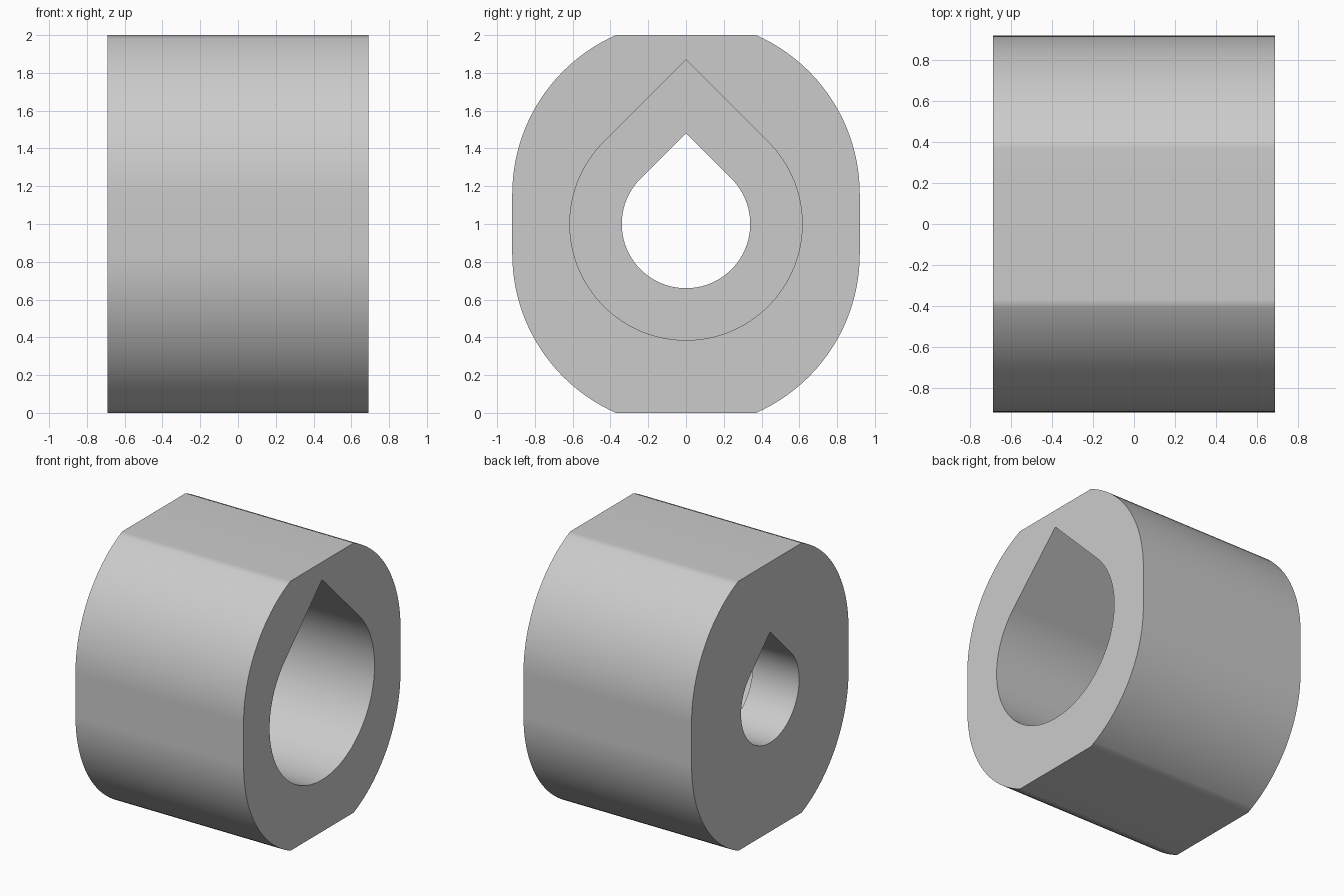
import bpy
import bmesh
from math import sin, cos, pi, asin, sqrt

if "Cube" in bpy.data.objects:
    bpy.data.objects.remove(bpy.data.objects["Cube"], do_unlink=True)

HALF_WIDTH = 0.69      # half length along x
STEP_X = -0.31         # shoulder between the wide and the narrow bore
ROUND = 0.92           # radius of the outer rounding
LIFT = 0.158           # offset of the rounding centres from mid height
SEGMENTS = 48


def arc(radius, start, end, centre_z, steps):
    """Points (y, z) along an arc."""
    return [(radius * cos(start + (end - start) * i / steps),
             centre_z + radius * sin(start + (end - start) * i / steps))
            for i in range(steps + 1)]


def outer_profile():
    """Two overlapping rounds with straight sides, cut flat at top and bottom."""
    top = asin((1 - LIFT) / ROUND)
    quarter = arc(ROUND, 0, top, 1 + LIFT, SEGMENTS // 2)
    right = [(y, 2 - z) for y, z in reversed(quarter)] + quarter
    left = [(-y, z) for y, z in reversed(right)]
    return right + left


def teardrop(radius):
    """Circle with a 45 degree peak on top."""
    return arc(radius, 3 * pi / 4, 9 * pi / 4, 1, 2 * SEGMENTS) + [(0, 1 + radius * sqrt(2))]


bm = bmesh.new()


def ring(points, x):
    verts = [bm.verts.new((x, y, z)) for y, z in points]
    edges = [bm.edges.new((verts[i - 1], verts[i])) for i in range(len(verts))]
    return verts, edges


def wall(a, b):
    for i in range(len(a)):
        bm.faces.new((a[i - 1], a[i], b[i], b[i - 1]))


# Outer skin
outer_a, outer_a_edges = ring(outer_profile(), -HALF_WIDTH)
outer_b, outer_b_edges = ring(outer_profile(), HALF_WIDTH)
wall(outer_a, outer_b)

# Stepped teardrop bore: narrow part, shoulder, wide part
narrow, wide = teardrop(0.34), teardrop(0.615)
narrow_a, narrow_a_edges = ring(narrow, -HALF_WIDTH)
narrow_b, _ = ring(narrow, STEP_X)
wide_a, _ = ring(wide, STEP_X)
wide_b, wide_b_edges = ring(wide, HALF_WIDTH)
wall(narrow_a, narrow_b)
wall(narrow_b, wide_a)
wall(wide_a, wide_b)

# End faces
bmesh.ops.triangle_fill(bm, edges=outer_a_edges + narrow_a_edges,
                        use_beauty=True, normal=(-1, 0, 0))
bmesh.ops.triangle_fill(bm, edges=outer_b_edges + wide_b_edges,
                        use_beauty=True, normal=(1, 0, 0))
bmesh.ops.recalc_face_normals(bm, faces=bm.faces)

mesh = bpy.data.meshes.new("bored_block")
bm.to_mesh(mesh)
bm.free()
block = bpy.data.objects.new("bored_block", mesh)
bpy.context.collection.objects.link(block)

# Plain grey material
grey = bpy.data.materials.new("light grey")
grey.use_nodes = True
colour = (0.6, 0.6, 0.6, 1)
grey.diffuse_color = colour
for node in grey.node_tree.nodes:
    if node.type == 'BSDF_PRINCIPLED':
        node.inputs["Base Color"].default_value = colour
mesh.materials.append(grey)

# Smooth rounds, crisp rims, even shading on the flats
bpy.ops.object.select_all(action='DESELECT')
block.select_set(True)
bpy.context.view_layer.objects.active = block
bpy.ops.object.shade_smooth_by_angle(angle=pi / 6)
weighted = block.modifiers.new("even_flats", 'WEIGHTED_NORMAL')
weighted.keep_sharp = True
